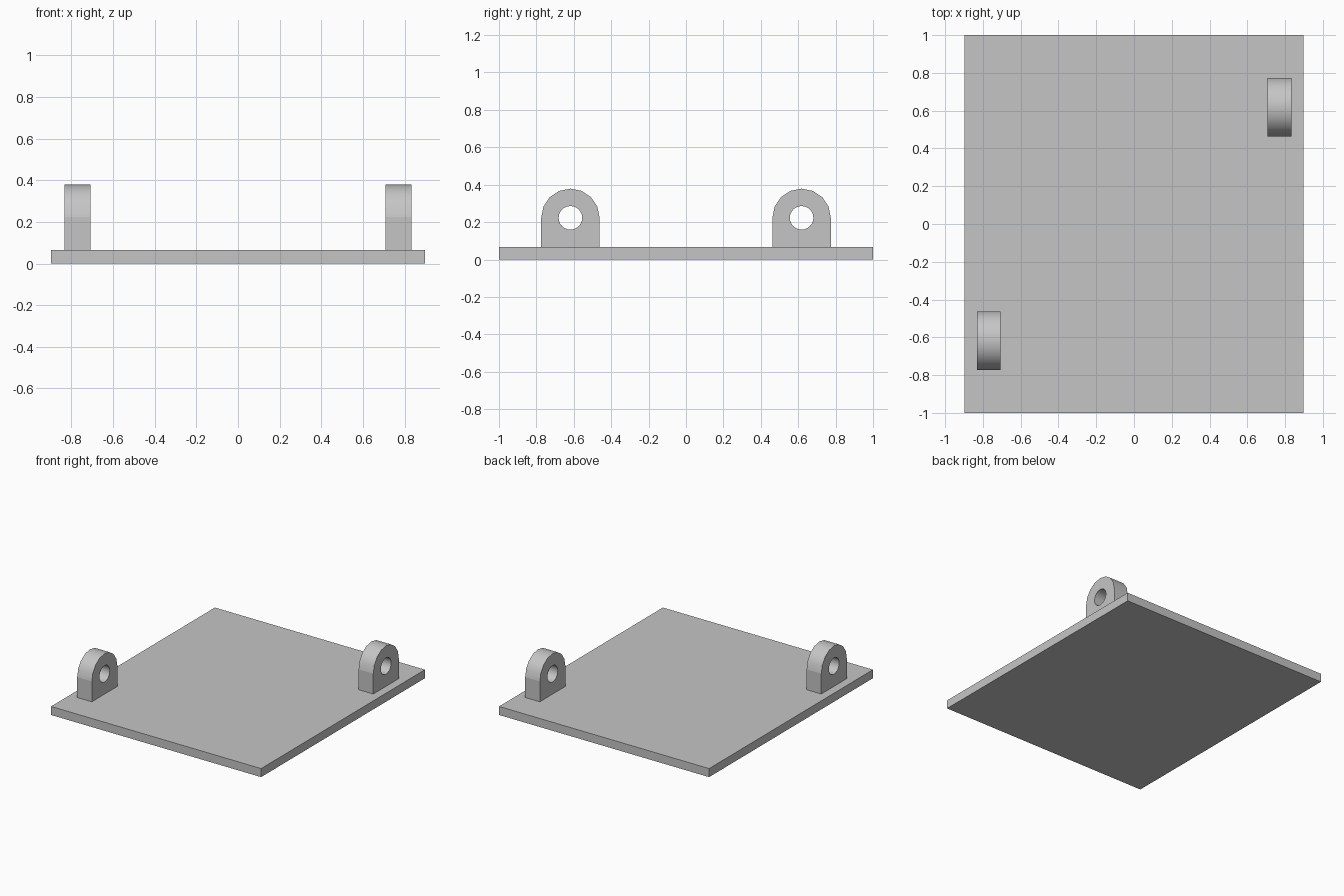
import bpy, bmesh
from math import pi, sin, cos, radians

cube = bpy.data.objects.get("Cube")
if cube:
    bpy.data.objects.remove(cube, do_unlink=True)

grey = bpy.data.materials.new("plain grey")
grey.use_nodes = True
colour = (0.56, 0.56, 0.56, 1)
grey.diffuse_color = colour
grey.node_tree.nodes["Principled BSDF"].inputs["Base Color"].default_value = colour

PLATE_TOP = 0.066
AXIS_Z = 0.223
LUG_RADIUS = 0.156
HOLE_RADIUS = 0.063
LUG_HALF_WIDTH = 0.0625


def arc(radius, start, end, steps):
    return [(radius * cos(start + (end - start) * i / steps),
             radius * sin(start + (end - start) * i / steps))
            for i in range(steps + 1)]


def make_lug(name, x, y):
    """Round-topped lug with a through hole, drawn about the hole's axis."""
    foot = PLATE_TOP - AXIS_Z
    outline = [(-LUG_RADIUS, foot), (LUG_RADIUS, foot)] + arc(LUG_RADIUS, 0, pi, 8)
    hole = arc(HOLE_RADIUS, 0, 2 * pi, 24)[:-1]

    curve = bpy.data.curves.new(name, 'CURVE')
    curve.dimensions = '2D'
    curve.fill_mode = 'BOTH'
    curve.extrude = LUG_HALF_WIDTH
    for points in (outline, hole):
        spline = curve.splines.new('POLY')
        spline.points.add(len(points) - 1)
        for point, (u, v) in zip(spline.points, points):
            point.co = (u, v, 0, 1)
        spline.use_cyclic_u = True

    lug = bpy.data.objects.new(name, curve)
    bpy.context.collection.objects.link(lug)
    lug.location = (x, y, AXIS_Z)
    lug.rotation_euler = (pi / 2, 0, pi / 2)
    bpy.ops.object.select_all(action='DESELECT')
    lug.select_set(True)
    bpy.context.view_layer.objects.active = lug
    bpy.ops.object.convert(target='MESH')
    lug = bpy.context.view_layer.objects.active

    # Weld the caps to the walls
    bm = bmesh.new()
    bm.from_mesh(lug.data)
    bmesh.ops.remove_doubles(bm, verts=bm.verts, dist=0.0001)
    bmesh.ops.recalc_face_normals(bm, faces=bm.faces)
    bm.to_mesh(lug.data)
    bm.free()

    # Smooth the arch and bore, keep the straight walls flat
    bpy.ops.object.shade_smooth_by_angle(angle=radians(30))
    for face in lug.data.polygons:
        if abs(face.normal.z) > 0.9 or abs(face.center.x) > LUG_RADIUS - 0.0005:
            face.use_smooth = False
    lug.data.materials.clear()
    lug.data.materials.append(grey)


# Base plate
bpy.ops.mesh.primitive_cube_add(size=1, location=(0, 0, PLATE_TOP / 2))
plate = bpy.context.object
plate.name = "base_plate"
plate.scale = (1.795, 2, PLATE_TOP)
bpy.ops.object.transform_apply(location=False, rotation=False, scale=True)
plate.data.materials.append(grey)

# Lugs at diagonally opposite corners
for name, side in (("front_right_lug", -1), ("back_left_lug", 1)):
    make_lug(name, side * 0.77, side * 0.618)
